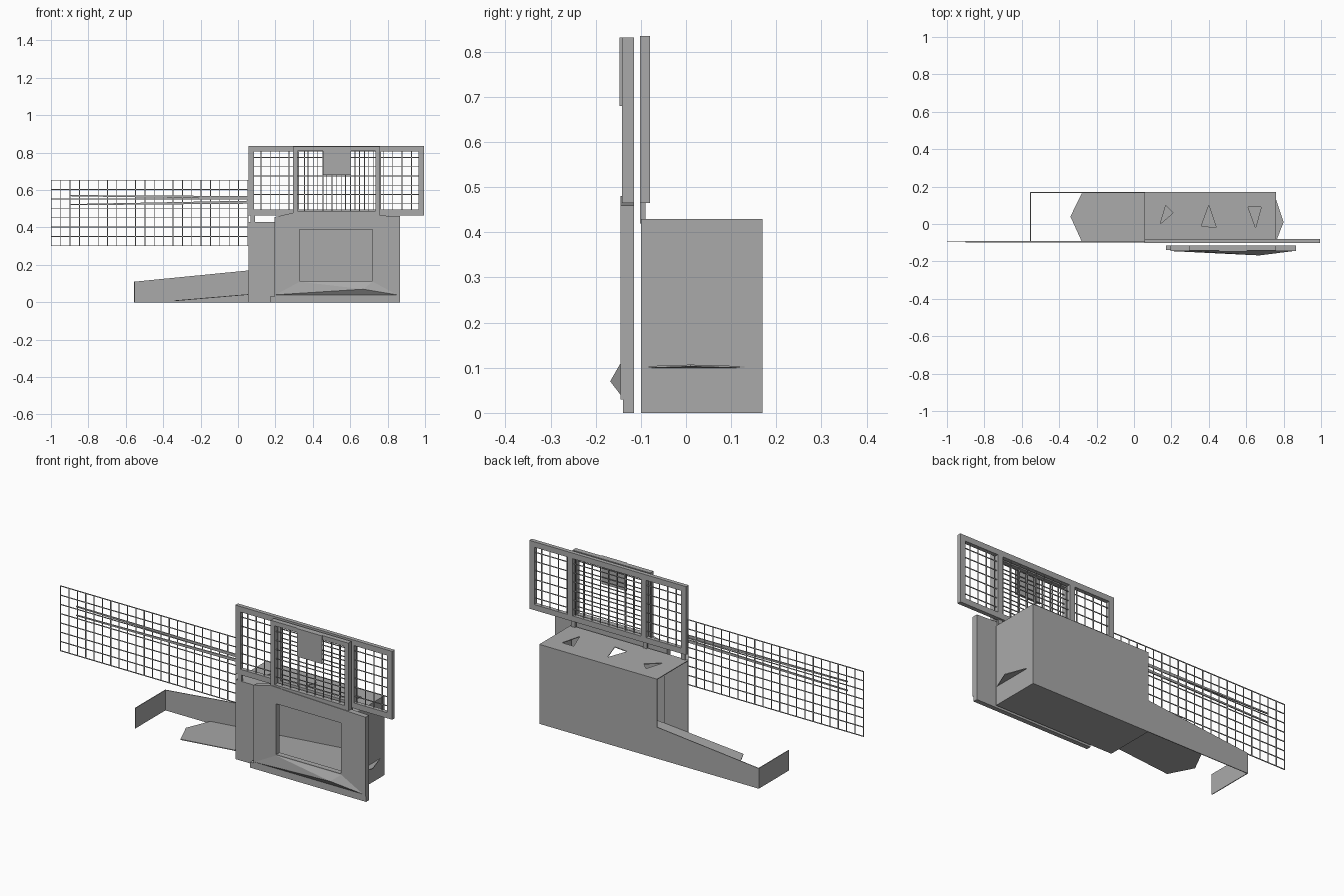
import bpy, bmesh
from mathutils import Vector

old = bpy.data.objects.get("Cube")
if old:
    bpy.data.objects.remove(old, do_unlink=True)

# One painted-metal colour
metal = bpy.data.materials.new("grey_metal")
metal.use_nodes = True
GREY = (0.40, 0.40, 0.40, 1)
metal.diffuse_color = GREY
metal.node_tree.nodes["Principled BSDF"].inputs["Base Color"].default_value = GREY

T = 0.004   # sheet thickness


def finish(name, bm):
    bmesh.ops.recalc_face_normals(bm, faces=bm.faces)
    mesh = bpy.data.meshes.new(name)
    bm.to_mesh(mesh)
    bm.free()
    mesh.materials.append(metal)
    ob = bpy.data.objects.new(name, mesh)
    bpy.context.collection.objects.link(ob)
    return ob


def add_box(bm, x, y, z):
    verts = bmesh.ops.create_cube(bm, size=1)["verts"]
    for v in verts:
        v.co = Vector([r[0] + (c + 0.5) * (r[1] - r[0]) for r, c in zip((x, y, z), v.co)])


def boxes(name, *items):
    bm = bmesh.new()
    for item in items:
        add_box(bm, *item)
    return finish(name, bm)


def prism(name, points, depth):
    """Extrude a flat polygon along the depth vector."""
    bm = bmesh.new()
    face = bm.faces.new([bm.verts.new(p) for p in points])
    ext = bmesh.ops.extrude_face_region(bm, geom=[face])["geom"]
    bmesh.ops.translate(bm, vec=depth, verts=[g for g in ext if isinstance(g, bmesh.types.BMVert)])
    return finish(name, bm)


def frame(name, x, y, z, w, posts=()):
    """Rectangular frame of bar width w with optional uprights."""
    parts = [(x, y, (z[0], z[0] + w)), (x, y, (z[1] - w, z[1])),
             ((x[0], x[0] + w), y, z), ((x[1] - w, x[1]), y, z)]
    parts += [((p - w / 2, p + w / 2), y, z) for p in posts]
    return boxes(name, *parts)


def wire_grid(name, x, y, z, step, r=0.002):
    """Square wire mesh standing in the xz plane."""
    parts = []
    nx, nz = round((x[1] - x[0]) / step), round((z[1] - z[0]) / step)
    for i in range(nx + 1):
        c = x[0] + r + (x[1] - x[0] - 2 * r) * i / nx
        parts.append(((c - r, c + r), (y - r, y + r), z))
    for i in range(nz + 1):
        c = z[0] + r + (z[1] - z[0] - 2 * r) * i / nz
        parts.append((x, (y - r, y + r), (c - r, c + r)))
    return boxes(name, *parts)


# Cabinet shell, open towards the chute and behind the door
L, R, F, B, H = 0.055, 0.76, -0.1, 0.17, 0.43
boxes("cabinet_back", ((L, R), (B - T, B), (0, H)))
boxes("cabinet_right_side", ((R - T, R), (F, B), (0, H)))
boxes("cabinet_floor", ((L, R), (F, B), (0, T)))
boxes("cabinet_front", ((L, 0.2), (F, F + T), (0, H)),
      ((0.2, R), (F, F + T), (0.4, H)))
top = boxes("cabinet_top", ((L, R), (F, B), (H - T, H)))

# Triangular openings in the top
holes = [[(0.14, 0), (0.21, 0.06), (0.17, 0.1)],
         [(0.36, -0.01), (0.44, -0.02), (0.40, 0.1)],
         [(0.61, 0.09), (0.68, 0.09), (0.65, -0.02)]]
for i, tri in enumerate(holes):
    cutter = prism(f"top_cutter_{i}", [(x, y, H - 0.05) for x, y in tri], (0, 0, 0.1))
    cutter.hide_render = True
    cutter.hide_set(True)
    cutter.display_type = 'WIRE'
    mod = top.modifiers.new("opening", 'BOOLEAN')
    mod.operation = 'DIFFERENCE'
    mod.object = cutter
bpy.context.view_layer.objects.active = top
for mod in list(top.modifiers):
    bpy.ops.object.modifier_apply(modifier=mod.name)
for ob in list(bpy.data.objects):
    if ob.name.startswith("top_cutter"):
        bpy.data.objects.remove(ob, do_unlink=True)


# Sloping chute sheet with pointed ends, running through the cabinet
def slope(x):
    return 0.01 + 0.085 * (x + 0.34)


outline = [(-0.34, 0.04), (-0.28, -0.092), (0.76, -0.092), (0.80, 0.01), (0.76, 0.13), (0.7, 0.162), (-0.28, 0.162)]
prism("chute_floor", [(x, y, slope(x)) for x, y in outline], (0, 0, -T))

# Low tapering wall behind the chute and its return
prism("chute_back_wall", [(L, B, 0), (L, B, 0.17), (-0.555, B, 0.11), (-0.555, B, 0)], (0, -T, 0))
boxes("chute_end_wall", ((-0.555, -0.555 + T), (-0.09, B), (0, 0.11)))

# Sliding door with a window, on a bottom track
DY = (-0.145, -0.115)
door_l, door_r, win_l, win_r = 0.195, 0.865, 0.33, 0.72
boxes("door_lower_panels",
      ((door_l, win_l), DY, (0.03, 0.39)), ((win_r, door_r), DY, (0.03, 0.39)),
      ((win_l, win_r), DY, (0.03, 0.115)))
prism("door_head", [(door_l, DY[0], 0.39), (door_r, DY[0], 0.39), (door_r, DY[0], 0.46),
                    (0.3, DY[0], 0.48), (door_l, DY[0], 0.455)], (0, 0.03, 0))
boxes("door_track", ((0.17, 0.865), (-0.14, -0.115), (0, 0.03)))

# Bulging sill below the window
bm = bmesh.new()
for p in [(0.2, 0.04), (0.85, 0.04), (0.72, 0.11), (0.33, 0.11)]:
    bm.verts.new((p[0], DY[0], p[1]))
bm.verts.new((0.67, -0.168, 0.07))
bmesh.ops.convex_hull(bm, input=bm.verts)
finish("door_sill", bm)

# Upper screen: long rear frame and shorter front frame
RX, RZ = (0.055, 0.995), (0.465, 0.835)
frame("rear_screen_frame", RX, (-0.102, -0.08), RZ, 0.03, (0.31, 0.75))
wire_grid("rear_screen_wire", (0.07, 0.98), -0.091, (0.475, 0.825), 0.05)
frame("front_screen_frame", (0.295, 0.76), (-0.142, -0.115), (0.465, 0.832), 0.024)
wire_grid("front_screen_wire", (0.305, 0.75), -0.128, (0.475, 0.825), 0.05)
boxes("screen_plate", ((0.455, 0.605), (-0.147, -0.142), (0.68, 0.832)))
boxes("screen_brackets", *[((x - 0.012, x + 0.012), (-0.102, -0.09), (H - 0.01, 0.47))
                           for x in (0.08, 0.31, 0.74)])

# Side screen with two tapering rails
wire_grid("side_screen_wire", (-1, 0.055), -0.092, (0.3, 0.655), 0.05)
for name, z0, z1, w in [("upper_rail", 0.57, 0.56, 0.016), ("lower_rail", 0.522, 0.535, 0.016)]:
    prism("side_screen_" + name, [(-0.9, -0.1, z0 - 0.003), (L, -0.1, z1 - w / 2),
                                  (L, -0.1, z1 + w / 2), (-0.9, -0.1, z0 + 0.003)], (0, 0.006, 0))
